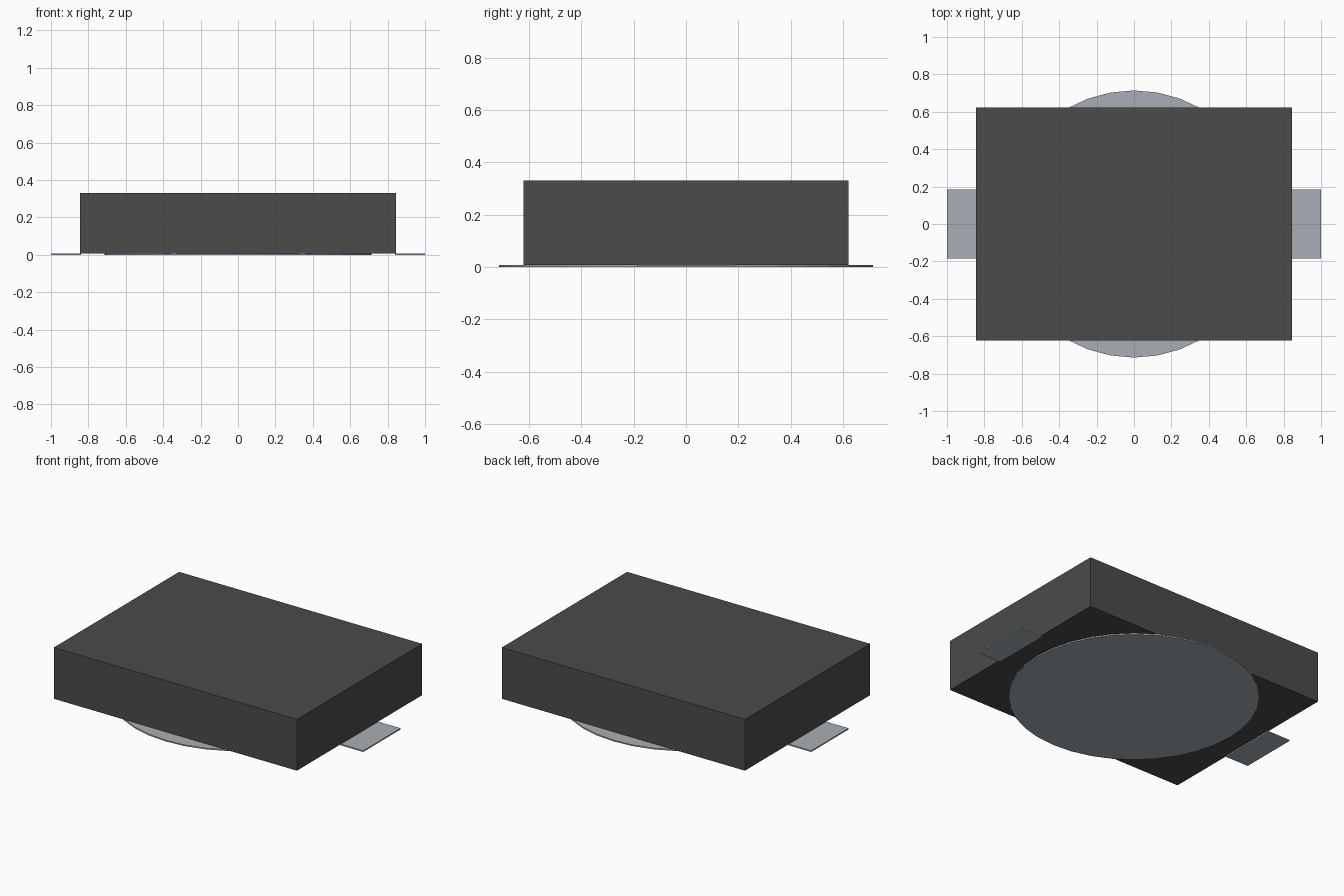
import bpy

cube = bpy.data.objects.get("Cube")
if cube:
    bpy.data.objects.remove(cube, do_unlink=True)

PLATE = 0.008    # thickness of the metal parts
TOP = 0.33       # top of the housing


def material(name, rgb):
    m = bpy.data.materials.new(name)
    m.use_nodes = True
    m.diffuse_color = (*rgb, 1)
    m.node_tree.nodes["Principled BSDF"].inputs["Base Color"].default_value = (*rgb, 1)
    return m


def finish(name, mat):
    ob = bpy.context.object
    ob.name = ob.data.name = name
    ob.data.materials.append(mat)
    bpy.ops.object.transform_apply(location=False, rotation=True, scale=True)
    return ob


def box(name, low, high, mat):
    centre = [(a + b) / 2 for a, b in zip(low, high)]
    bpy.ops.mesh.primitive_cube_add(size=1, location=centre)
    bpy.context.object.scale = [b - a for a, b in zip(low, high)]
    return finish(name, mat)


plastic = material("dark grey plastic", (0.07, 0.07, 0.07))
metal = material("pale grey metal", (0.39, 0.43, 0.46))

# Rectangular housing resting on the contact plates
box("housing", (-0.845, -0.622, PLATE), (0.845, 0.622, TOP), plastic)

# Round contact disc under the housing
bpy.ops.mesh.primitive_cylinder_add(vertices=36, radius=0.714, depth=PLATE,
                                    location=(0, 0, PLATE / 2))
finish("contact_disc", metal)

# Solder tabs, one at each end
for name, side in (("left_tab", 1), ("right_tab", -1)):
    x0, x1 = sorted((side * 0.84, side * 1.0))
    box(name, (x0, -0.185, 0), (x1, 0.185, PLATE), metal)
